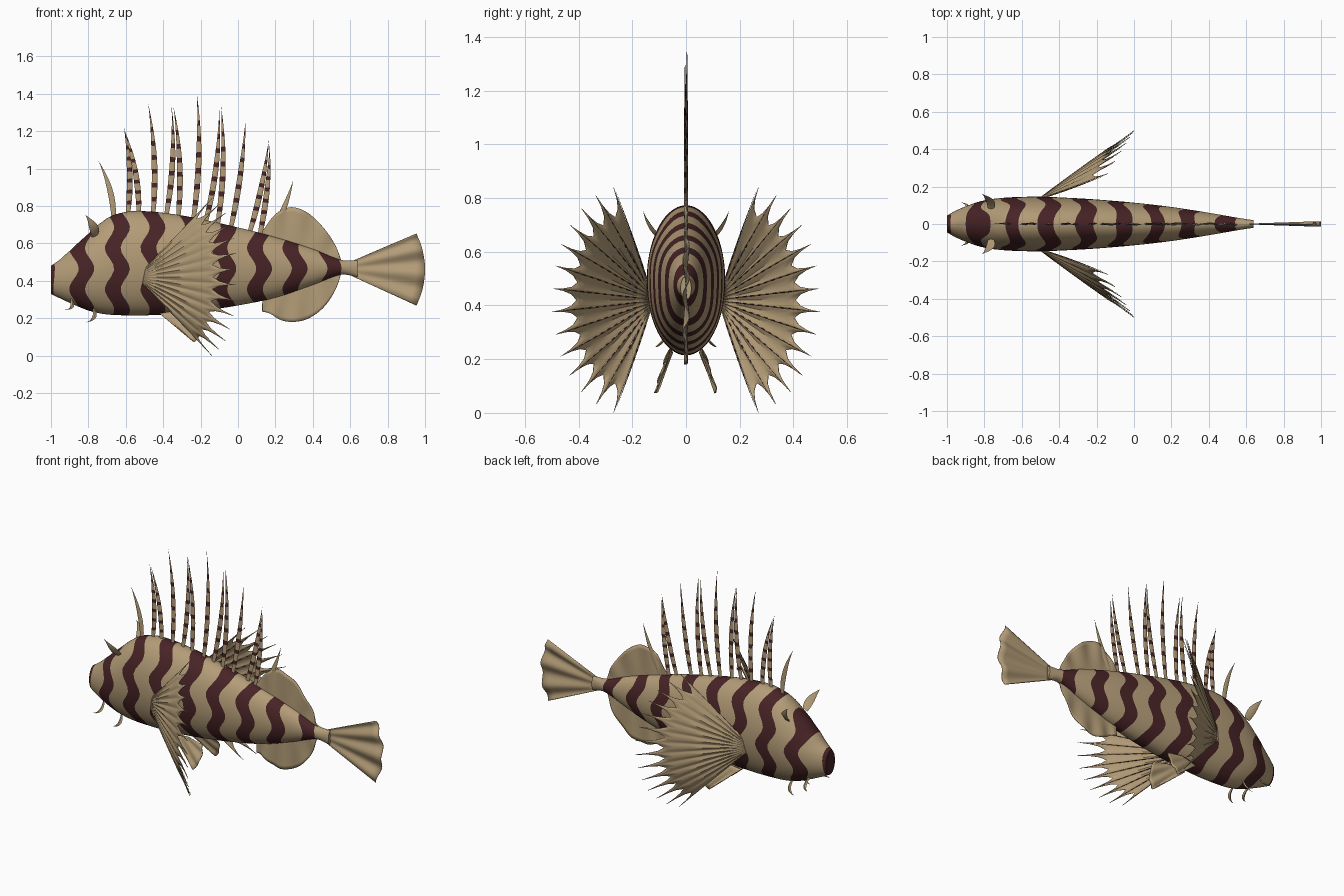
import bpy, bmesh, math
from mathutils import Vector

cube = bpy.data.objects.get("Cube")
if cube:
    bpy.data.objects.remove(cube)


def material(name, rgb):
    m = bpy.data.materials.new(name)
    m.use_nodes = True
    m.diffuse_color = (*rgb, 1)
    bsdf = m.node_tree.nodes["Principled BSDF"]
    bsdf.inputs["Base Color"].default_value = (*rgb, 1)
    bsdf.inputs["Roughness"].default_value = 0.8
    return m


TAN = material("sandy tan", (0.45, 0.332, 0.185))
DARK = material("dark maroon", (0.065, 0.017, 0.019))


def finish(name, bm, angle=40, thickness=0):
    bmesh.ops.recalc_face_normals(bm, faces=bm.faces[:])
    mesh = bpy.data.meshes.new(name)
    bm.to_mesh(mesh)
    bm.free()
    mesh.materials.append(TAN)
    mesh.materials.append(DARK)
    ob = bpy.data.objects.new(name, mesh)
    bpy.context.collection.objects.link(ob)
    bpy.ops.object.select_all(action='DESELECT')
    ob.select_set(True)
    bpy.context.view_layer.objects.active = ob
    bpy.ops.object.shade_smooth_by_angle(angle=math.radians(angle))
    if thickness:
        mod = ob.modifiers.new("thickness", 'SOLIDIFY')
        mod.thickness, mod.offset = thickness, 0
    return ob


def smooth_curve(keys, vals, x):
    """Hermite curve through vals placed at keys."""
    x = min(max(x, keys[0]), keys[-1])
    last = len(keys) - 1
    i = max(k for k in range(last) if keys[k] <= x)

    def slope(k):
        a, b = max(k - 1, 0), min(k + 1, last)
        return (vals[b] - vals[a]) / (keys[b] - keys[a])
    h = keys[i + 1] - keys[i]
    t = (x - keys[i]) / h
    s = t * t * (3 - 2 * t)
    return (vals[i] * (1 - s) + vals[i + 1] * s
            + slope(i) * (h * t * (1 - t) ** 2) - slope(i + 1) * (h * t * t * (1 - t)))


def grid(bm, rows, closed=False, mat=lambda i: 0):
    """Skin a list of vertex rows with quads."""
    vs = [[bm.verts.new(p) for p in row] for row in rows]
    n = len(vs[0])
    for i in range(len(vs) - 1):
        for j in range(n if closed else n - 1):
            k = (j + 1) % n
            f = bm.faces.new((vs[i][j], vs[i][k], vs[i + 1][k], vs[i + 1][j]))
            f.material_index = mat(i)
    return vs


# Body: stations of x, then top, bottom and half width
STATIONS = [(-1, .48, .33, .045), (-.95, .515, .305, .073), (-.85, .605, .26, .113),
            (-.78, .672, .235, .13), (-.7, .735, .22, .14), (-.6, .768, .215, .145),
            (-.5, .772, .215, .146), (-.35, .757, .222, .14), (-.2, .73, .238, .131),
            (0, .685, .268, .114), (.2, .633, .31, .091), (.4, .57, .377, .06),
            (.55, .512, .432, .034), (.64, .508, .42, .02)]
KEYS = [s[0] for s in STATIONS]
SHAPE = [Vector(s[1:]) for s in STATIONS]
PERIOD, LAST_BAND, HALF_BAND = .19, .495, .042


def body_point(u, a):
    # Stations ripple with height so that the bands become wavy
    x = u
    fade = min(1, (u + 1) / .12, max(0, (.6 - u) / .1))
    for _ in range(3):
        top, bottom, half = smooth_curve(KEYS, SHAPE, x)
        z = (top + bottom) / 2 + (top - bottom) / 2 * math.cos(a)
        x = u + fade * .025 * math.sin(math.tau * (z - .41) / .22)
    return Vector((x, half * math.sin(a), z))


edges = [-1, .59, .64]
for k in range(10):
    c = LAST_BAND - k * PERIOD
    edges += [e for e in (c - HALF_BAND, c + HALF_BAND) if -1 < e < .58]
edges.sort()
us = []
for a, b in zip(edges, edges[1:]):
    us += [a + (b - a) * k / 5 for k in range(5)]
us.append(edges[-1])


def band(i):
    mid = (us[i] + us[i + 1]) / 2
    p = (mid - LAST_BAND + PERIOD / 2) % PERIOD - PERIOD / 2
    return int(abs(p) < HALF_BAND and mid < .56)


bm = bmesh.new()
rings = grid(bm, [[body_point(u, math.tau * j / 56) for j in range(56)] for u in us], True, band)
bm.faces.new(rings[0]).material_index = 1
bm.faces.new(rings[-1])
finish("body", bm, 45)


def blade(bm, p0, p1, bend, width, wide, thick, bands=0, steps=24):
    """Tapered, diamond-section blade along a bowed path, with optional dark bands."""
    p0, p1, bend, wide = map(Vector, (p0, p1, bend, wide))
    along = (p1 - p0).normalized()
    wide = (wide - along * wide.dot(along)).normalized()
    flat = along.cross(wide)
    rows = []
    for i in range(steps + 1):
        t = i / steps
        c = p0.lerp(p1, t) + bend * 4 * t * (1 - t)
        w = max(.03, math.sin(math.pi * (.25 + .75 * t))) / 2
        w *= 1 if t < .6 else 1 - .5 * (t - .6)
        rows.append([c + wide * w * width, c + flat * w * thick,
                     c - wide * w * width, c - flat * w * thick])
    vs = grid(bm, rows, True, lambda i: int(bands and 2 < i < steps - 2 and i % bands == 0))
    bm.faces.new(vs[0])
    bm.faces.new(vs[-1])


# Dorsal spines: base x, tip x, tip z
SPINES = [(-.665, -.745, 1.04), (-.59, -.61, 1.22), (-.53, -.605, 1.2), (-.455, -.48, 1.345),
          (-.385, -.355, 1.33), (-.32, -.345, 1.33), (-.24, -.22, 1.4), (-.175, -.1, 1.31),
          (-.11, -.09, 1.33), (-.04, .04, 1.25), (.06, .165, 1.15), (.115, .17, 1.12),
          (.165, .295, .935)]
bm = bmesh.new()
for k, (x0, x1, z1) in enumerate(SPINES):
    z0 = smooth_curve(KEYS, SHAPE, x0)[0] - .02
    bow = .02 if k < 9 else .012
    blade(bm, (x0, 0, z0), (x1, .004 * (-1) ** k, z1), (bow, 0, 0), .031, (1, 0, 0), .011,
          0 if k in (0, 12) else 3)
finish("dorsal_spines", bm)


def fin(name, root, edge, waves, ripple, cols=48, rows=8):
    """Thin rippled sheet between a root line and an outer edge."""
    root, edge = [Vector(p) for p in root], [Vector(p) for p in edge]

    def at(pts, t):
        return smooth_curve(range(len(pts)), pts, t * (len(pts) - 1))
    sheet = []
    for i in range(rows + 1):
        v = i / rows
        sheet.append([at(root, j / cols).lerp(at(edge, j / cols), v)
                      + Vector((0, ripple * v * math.sin(math.tau * waves * j / cols), 0))
                      for j in range(cols + 1)])
    bm = bmesh.new()
    grid(bm, sheet)
    finish(name, bm, 60, .004)


fin("soft_dorsal_fin", [(.13, 0, .63), (.34, 0, .57), (.55, 0, .5)],
    [(.13, 0, .665), (.2, 0, .755), (.28, 0, .793), (.37, 0, .765), (.46, 0, .68), (.52, 0, .59),
     (.555, 0, .5)], 4, .006)
fin("anal_fin", [(.13, 0, .31), (.34, 0, .37), (.55, 0, .45)],
    [(.13, 0, .235), (.17, 0, .225), (.23, 0, .19), (.3, 0, .18), (.38, 0, .2), (.46, 0, .26),
     (.52, 0, .35), (.555, 0, .45)], 4, .006)
fin("tail_fin", [(.61, 0, .505), (.61, 0, .425)],
    [(.955, 0, .652), (.985, 0, .57), (1, 0, .47), (.988, 0, .36), (.955, 0, .268)], 3, .012)

RAYS = 14
TEETH = [0, .06, .2, .5, .8, .94]


def pectoral_tip(s):
    return Vector((.5 - .14 * s * s, .35 - .23 * s * s, .42 * math.sin(1.3 * s) / math.sin(1.3)))


for side, label in ((-1, "front"), (1, "back")):
    flip = Vector((1, side, 1))

    def mirrored(x, y, z):
        return (x, y * side, z)

    def pectoral_root(s):
        return Vector((-.51, .135, .42 + .035 * s))

    # Pectoral fan: scalloped, pleated membrane
    bm = bmesh.new()
    spokes = []
    for k in range(RAYS):
        for t in TEETH if k < RAYS - 1 else [0]:
            s = (k + t) / (RAYS - 1) * 2 - 1
            reach = 1 - .26 * math.sin(math.pi * t) ** .5
            pleat = Vector((.5, -.8, 0)) * .008 * math.cos(math.tau * t)
            tip, root = pectoral_tip(s), pectoral_root(s)
            spoke = []
            for i in range(9):
                v = i / 8 * reach
                p = root + (tip - Vector((-.01, -.015, 0)) - Vector((0, 0, .035 * s))) * v
                spoke.append((p + pleat * v * (1 - v) * 2) * flip)
            spokes.append(spoke)
    grid(bm, spokes)
    finish("pectoral_fin_" + label, bm, 40, .003)

    # Banded rays on the inner face of the fan
    bm = bmesh.new()
    inner = Vector((.57, -.82, 0)) * .004
    for k in range(RAYS):
        s = k / (RAYS - 1) * 2 - 1
        p0 = pectoral_root(s) + inner
        p1 = Vector((-.5, .15, .42)) + pectoral_tip(s) + inner
        blade(bm, p0 * flip, p1 * flip, inner * flip, .006, (0, 0, 1), .006, 2, 26)
    finish("pectoral_rays_" + label, bm)

    # Pelvic fin
    fin("pelvic_fin_" + label,
        [mirrored(-.42, .05, .225), mirrored(-.36, .055, .235), mirrored(-.3, .06, .24)],
        [mirrored(-.25, .105, .085), mirrored(-.23, .112, .075), mirrored(-.205, .105, .11),
         mirrored(-.19, .085, .165), mirrored(-.2, .065, .22)], 3, .005, 24)

    # Brow tentacle and barbels
    bm = bmesh.new()
    blade(bm, mirrored(-.765, .085, .64), mirrored(-.815, .16, .752), mirrored(.016, .008, -.006),
          .05, (1, 0, .5), .016, 0, 14)
    finish("brow_tentacle_" + label, bm)
    bm = bmesh.new()
    blade(bm, mirrored(-.89, .055, .3), mirrored(-.925, .115, .245), mirrored(.018, .01, -.014),
          .02, (1, 0, 0), .01, 0, 12)
    blade(bm, mirrored(-.77, .05, .25), mirrored(-.81, .085, .178), mirrored(.02, .008, -.01),
          .022, (1, 0, 0), .01, 0, 12)
    finish("barbels_" + label, bm)
